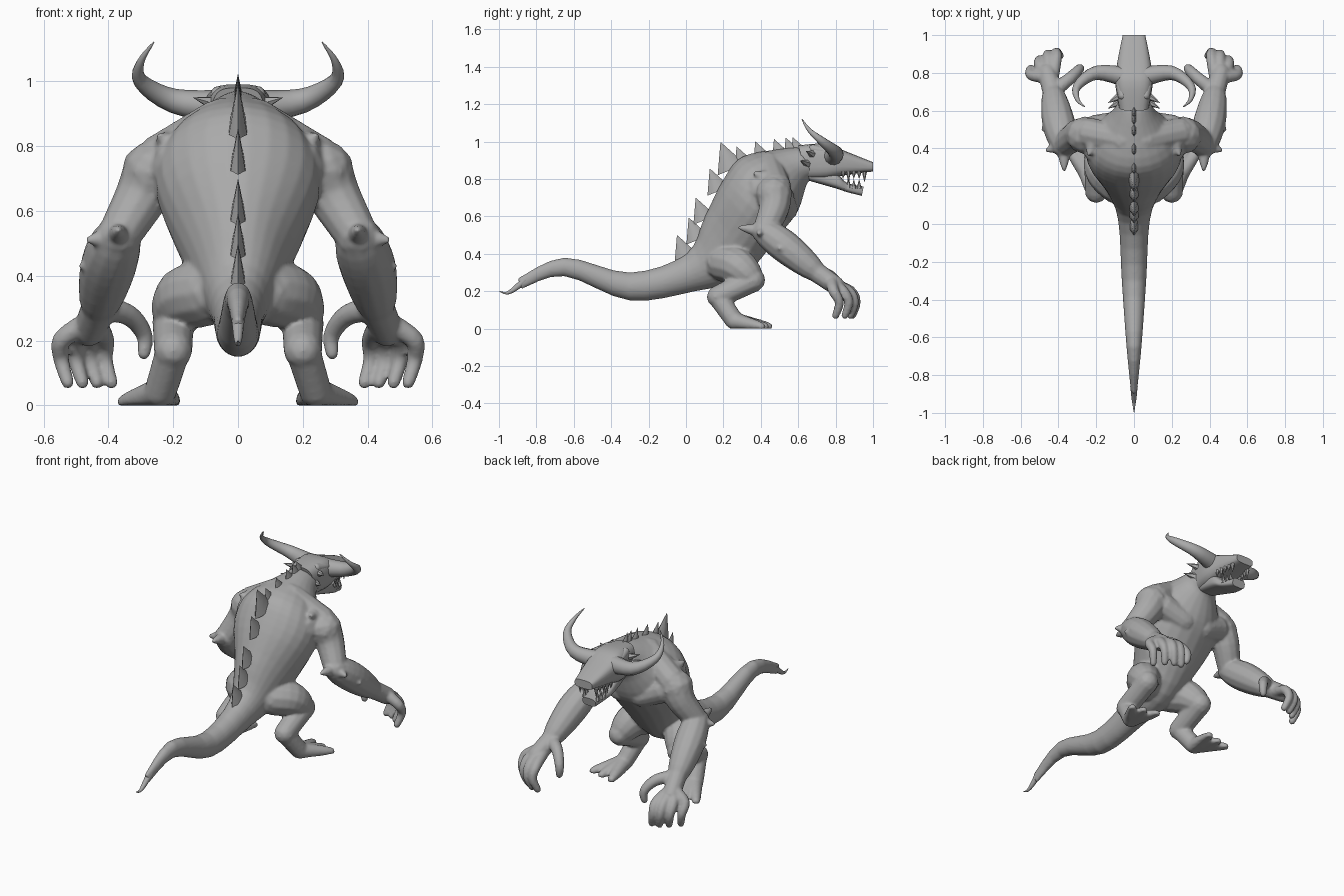
import bpy, bmesh, math
from mathutils import Vector

cube = bpy.data.objects.get("Cube")
if cube:
    bpy.data.objects.remove(cube)

grey = bpy.data.materials.new("stone grey")
grey.use_nodes = True
stone = (0.4, 0.4, 0.4, 1)
grey.diffuse_color = stone
grey.node_tree.nodes["Principled BSDF"].inputs["Base Color"].default_value = stone

STEPS = 4
SIDES = 12
BOTH_SIDES = (1, -1)


# ---------- helpers ----------
def smooth_path(points):
    """Catmull-Rom interpolation through tuples of any length."""
    padded = [points[0], *points, points[-1]]
    path = []
    for i in range(len(points) - 1):
        for step in range(STEPS):
            t = step / STEPS
            path.append([
                b + t * (c - a) / 2 + t * t * (a - 2.5 * b + 2 * c - d / 2)
                + t ** 3 * (3 * b - a - 3 * c + d) / 2
                for a, b, c, d in zip(*padded[i:i + 4])])
    path.append(list(points[-1]))
    return path


def circle_angles(count):
    return [math.tau * (i + 0.5) / count for i in range(count)]


def loft(bm, rings):
    """Bridge rings of points and cap both ends."""
    loops = [[bm.verts.new(point) for point in ring] for ring in rings]
    for low, high in zip(loops, loops[1:]):
        for i in range(len(low)):
            bm.faces.new((low[i - 1], low[i], high[i], high[i - 1]))
    bm.faces.new(loops[0][::-1])
    bm.faces.new(loops[-1])


def trunk(bm, sections, power=1.0):
    """Midline loft: each section is back y, z, belly y, z, half width."""
    rings = []
    for back_y, back_z, belly_y, belly_z, width in smooth_path(sections):
        back, belly = Vector((0, back_y, back_z)), Vector((0, belly_y, belly_z))
        ring = []
        for angle in circle_angles(2 * SIDES):
            up, out = (math.copysign(abs(wave) ** power, wave)
                       for wave in (math.cos(angle), math.sin(angle)))
            ring.append((back + belly) / 2 + (back - belly) / 2 * up + Vector((width * out, 0, 0)))
        rings.append(ring)
    loft(bm, rings)


def tube(bm, side, points, start, end, bulge=0.0):
    """Tapered round-ended limb, with an optional muscle bulge midway."""
    path = [Vector((side * x, y, z)) for x, y, z in smooth_path(points)]
    last = len(path) - 1
    across = Vector((0.9, 0.1, 0.3))
    rings = []
    for i, centre in enumerate(path):
        t = i / last
        radius = start + (end - start) * t + bulge * math.sin(math.pi * t)
        along = (path[min(i + 1, last)] - path[max(i - 1, 0)]).normalized()
        across = (across - along * across.dot(along)).normalized()
        other = along.cross(across)
        rings.append([centre + radius * (across * math.cos(a) + other * math.sin(a))
                      for a in circle_angles(SIDES)])
    loft(bm, rings)
    for centre, radius in ((path[0], start), (path[-1], end)):
        made = bmesh.ops.create_icosphere(bm, subdivisions=2, radius=radius)
        bmesh.ops.translate(bm, verts=made["verts"], vec=centre)


def spike(bm, base, tip, radius, thin=1.0):
    """Pointed cone, thinned sideways by a factor."""
    base, tip = Vector(base), Vector(tip)
    along = (tip - base).normalized()
    wide = along.cross(Vector((1, 0, 0))).normalized()
    flat = wide.cross(along) * thin
    rings = []
    for t in (0, 0.5, 0.98):
        size = radius * (1 - t)
        rings.append([base.lerp(tip, t) + size * (flat * math.cos(a) + wide * math.sin(a))
                      for a in circle_angles(SIDES // 2)])
    loft(bm, rings)


def finish(bm, name):
    """Flatten anything below the ground and make the object."""
    for vert in bm.verts:
        vert.co.z = max(vert.co.z, 0)
    bmesh.ops.recalc_face_normals(bm, faces=bm.faces)
    mesh = bpy.data.meshes.new(name)
    bm.to_mesh(mesh)
    bm.free()
    mesh.materials.append(grey)
    for face in mesh.polygons:
        face.use_smooth = True
    mesh.set_sharp_from_angle(angle=math.radians(45))
    part = bpy.data.objects.new(name, mesh)
    bpy.context.scene.collection.objects.link(part)
    return part


# ---------- body: tail, torso, neck and limbs fused into one skin ----------
spine = [(-.9, .27, -.88, .21, .016), (-.65, .38, -.65, .28, .04), (-.3, .3, -.3, .15, .065),
         (0, .4, .05, .2, .085), (.1, .6, .3, .27, .15), (.2, .8, .5, .5, .25),
         (.3, .92, .6, .63, .23), (.5, .96, .65, .78, .12), (.6, .97, .7, .8, .09)]
shoulder, elbow, wrist = (.26, .47, .72), (.37, .42, .52), (.43, .7, .3)
knee, hock, ball_of_foot = (.2, .36, .26), (.2, .17, .17), (.24, .26, .04)

bm = bmesh.new()
trunk(bm, spine)
for side in BOTH_SIDES:
    # chest, upper back and flank muscles
    tube(bm, side, [(.07, .53, .64), (.2, .5, .7)], .07, .08)
    tube(bm, side, [(.05, .44, .87), (.24, .48, .75)], .08, .085)
    tube(bm, side, [(.12, .33, .58), (.17, .4, .74)], .09, .1)
    # upper arm, forearm and palm
    tube(bm, side, [shoulder, (.3, .47, .64), elbow], .1, .065)
    tube(bm, side, [elbow, (.4, .54, .43), wrist], .07, .055, .025)
    tube(bm, side, [wrist, (.46, .8, .23)], .055, .05)
    # four curled fingers in a fan, then the thumb
    for k in range(4):
        x, y = .41 + k * .045, .91 - k * k / 100
        tube(bm, side, [(.43 + k / 50, .78, .24), (x, y - .03, .2), (x, y, .14), (x - .02, y - .02, .07)],
             .034, .02)
    tube(bm, side, [wrist, (.34, .77, .28), (.29, .82, .22), (.29, .82, .16)], .04, .02)
    # elbow, forearm and shoulder knobs
    for base, tip in ((elbow, (.37, .29, .54)), (elbow, (.46, .39, .51)), ((.43, .55, .42), (.48, .5, .43)),
                      ((.21, .42, .8), (.24, .37, .83))):
        tube(bm, side, [base, tip], .05, .012)
    # thigh, shin and foot
    tube(bm, side, [(.08, .2, .35), (.16, .28, .33), knee], .1, .065, .018)
    tube(bm, side, [knee, hock], .065, .06)
    tube(bm, side, [hock, ball_of_foot], .055, .05)
    for x in (.2, .28, .35):
        tube(bm, side, [ball_of_foot, (x, .44 - (x - .2) / 4, .01)], .05, .024)
body = finish(bm, "body_skin")
fuse = body.modifiers.new("fuse", 'REMESH')
fuse.mode = 'VOXEL'
fuse.voxel_size = 0.008
fuse.use_smooth_shade = True
soften = body.modifiers.new("soften", 'SMOOTH')
soften.iterations = 5

# ---------- thin curled end of the tail ----------
bm = bmesh.new()
tube(bm, 1, [(0, -.86, .26), (0, -.92, .21), (0, -.96, .19), (0, -.998, .2)], .02, .001)
finish(bm, "tail_tip")

# ---------- head with brow ridges ----------
bm = bmesh.new()
trunk(bm, [(.6, .98, .65, .8, .08), (.75, .99, .75, .8, .1), (.85, .95, .85, .82, .09),
           (1, .89, 1, .84, .06)], 0.6)
for side in BOTH_SIDES:
    tube(bm, side, [(.06, .68, .96), (.08, .78, .94), (.06, .9, .9)], .025, .01)
finish(bm, "head")

bm = bmesh.new()
trunk(bm, [(.65, .87, .66, .79, .06), (.8, .83, .8, .75, .08), (.86, .78, .86, .73, .065),
           (.95, .76, .94, .71, .045)], 0.6)
finish(bm, "lower_jaw")

# ---------- teeth: uppers hang down, lowers stand up between them ----------
bm = bmesh.new()
for side in BOTH_SIDES:
    for i in range(5):
        x, y = side * (.075 - i / 200), .84 + i / 35
        length = .06 if i % 3 == 1 else .04
        spike(bm, (x, y, .84), (x, y, .84 - length), .014)
        if y < .95:
            x *= 0.75
            spike(bm, (x, y, .75), (x, y, .76 + length), .014)
finish(bm, "teeth")

# ---------- horns ----------
bm = bmesh.new()
for side in BOTH_SIDES:
    tube(bm, side, [(.05, .78, .92), (.2, .8, .94), (.3, .73, 1), (.3, .66, 1.06), (.26, .62, 1.12)],
         .055, .002, -.005)
finish(bm, "horns")

# ---------- dorsal spines: tall up the back, low along the neck ----------
bm = bmesh.new()
back_line = smooth_path(spine)
tallest = 22
for i in (12, 14, 16, 19, tallest, 24, 26, 28, 30, 32):
    base = Vector((0, back_line[i][0], back_line[i][1] - .02))
    height = .16 if i == tallest else .13 if i < tallest else .08
    spike(bm, base, base + Vector((0, -.4, 1)).normalized() * height, height / 2, 0.4)
finish(bm, "dorsal_spines")

# ---------- small spikes behind the temples ----------
bm = bmesh.new()
for side in BOTH_SIDES:
    for y, z in ((.68, .93), (.65, .88)):
        spike(bm, (side * .07, y, z), (side * .14, y - .04, z + .02), .025)
finish(bm, "temple_spikes")
